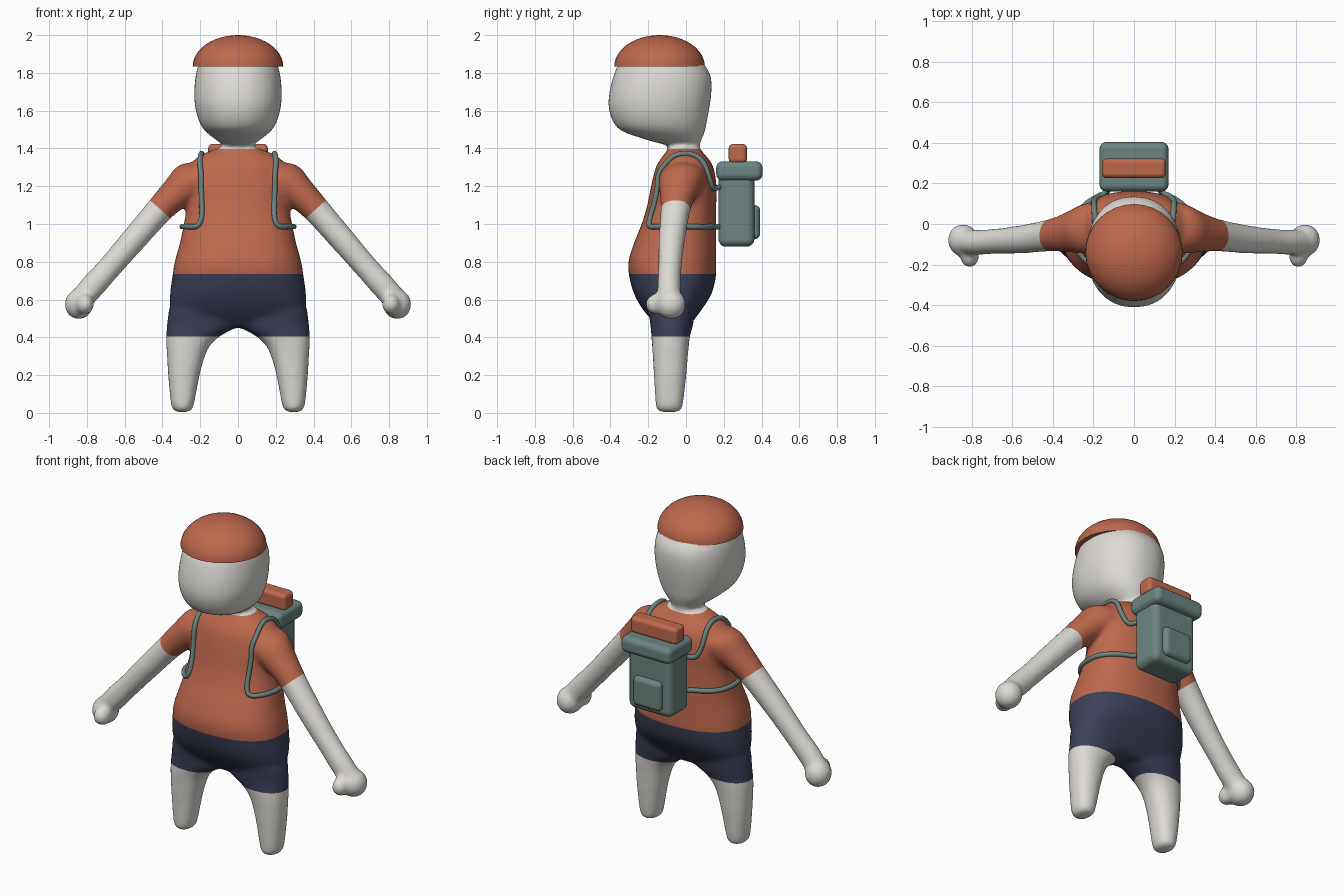
import bpy, bmesh, math
from mathutils import Vector, Matrix
from mathutils.bvhtree import BVHTree

if "Cube" in bpy.data.objects:
    bpy.data.objects.remove(bpy.data.objects["Cube"])


def material(name, rgb):
    mat = bpy.data.materials.new(name)
    mat.use_nodes = True
    mat.diffuse_color = (*rgb, 1)
    bsdf = mat.node_tree.nodes["Principled BSDF"]
    bsdf.inputs["Base Color"].default_value = (*rgb, 1)
    bsdf.inputs["Roughness"].default_value = 0.7
    return mat


SKIN = material("pale grey", (0.73, 0.71, 0.67))
ORANGE = material("burnt orange", (0.52, 0.14, 0.075))
NAVY = material("navy", (0.045, 0.051, 0.095))
TEAL = material("grey teal", (0.15, 0.235, 0.22))


def add_object(name, bm, *mats):
    mesh = bpy.data.meshes.new(name)
    bm.to_mesh(mesh)
    bm.free()
    for mat in mats:
        mesh.materials.append(mat)
    obj = bpy.data.objects.new(name, mesh)
    bpy.context.collection.objects.link(obj)
    return obj


def shade_smooth(obj):
    bpy.ops.object.select_all(action="DESELECT")
    obj.select_set(True)
    bpy.context.view_layer.objects.active = obj
    bpy.ops.object.shade_smooth_by_angle(angle=math.radians(50))


def smooth_path(rows, steps=5):
    """Catmull-Rom interpolation of equal-length tuples."""
    pts = [Vector(r) for r in rows]
    out = []
    for i in range(len(pts) - 1):
        a, b, c = pts[max(i - 1, 0)], pts[i], pts[i + 1]
        d = pts[min(i + 2, len(pts) - 1)]
        for k in range(steps):
            t = k / steps
            out.append(b + (c - a) * (t / 2)
                       + (a * 2 - b * 5 + c * 4 - d) * (t * t / 2)
                       + (b * 3 - a - c * 3 + d) * (t ** 3 / 2))
    return out + [pts[-1]]


def loft(bm, rows, u_axis=(1, 0, 0), power=2.0, sides=40):
    """Closed skin over superellipse sections (x, y, z, radius_u, radius_y)."""
    u, v = Vector(u_axis).normalized(), Vector((0, 1, 0))
    rings = []
    for x, y, z, ru, ry in smooth_path(rows):
        ring = []
        for i in range(sides):
            a = math.tau * i / sides
            c, s = math.cos(a), math.sin(a)
            pu = math.copysign(abs(c) ** (2 / power), c) * ru
            pv = math.copysign(abs(s) ** (2 / power), s) * ry
            ring.append(bm.verts.new(Vector((x, y, z)) + u * pu + v * pv))
        rings.append(ring)
    for lo, hi in zip(rings, rings[1:]):
        for i in range(sides):
            j = (i + 1) % sides
            bm.faces.new((lo[i], lo[j], hi[j], hi[i]))
    bm.faces.new(rings[0])
    bm.faces.new(rings[-1])


def column(rows, side=1):
    """Turn (z, x_min, x_max, y_front, y_back) extents into loft rows."""
    return [(side * (a + b) / 2, (f + k) / 2, z, (b - a) / 2, (k - f) / 2)
            for z, a, b, f, k in rows]


def symmetric(rows):
    return column([(z, -w, w, f, k) for z, w, f, k in rows])


def blob(bm, centre, size):
    bmesh.ops.create_uvsphere(
        bm, u_segments=32, v_segments=24, radius=1,
        matrix=Matrix.Translation(centre) @ Matrix.Diagonal((*size, 1)))


# Body parts, fused into one smooth skin
TORSO = [(0.45, 0.12, -0.14, 0.0), (0.49, 0.30, -0.18, 0.04), (0.55, 0.355, -0.23, 0.085),
         (0.63, 0.36, -0.275, 0.135), (0.72, 0.348, -0.30, 0.158), (0.8, 0.335, -0.305, 0.16),
         (0.9, 0.308, -0.275, 0.16), (1.0, 0.287, -0.235, 0.16), (1.1, 0.27, -0.205, 0.16),
         (1.2, 0.27, -0.185, 0.162), (1.3, 0.25, -0.16, 0.145), (1.35, 0.22, -0.13, 0.115),
         (1.39, 0.14, -0.10, 0.08), (1.405, 0.08, -0.09, 0.07)]
HEAD = [(1.34, 0.075, -0.09, 0.07), (1.41, 0.075, -0.095, 0.072), (1.44, 0.11, -0.19, 0.08),
        (1.49, 0.172, -0.335, 0.1), (1.54, 0.205, -0.385, 0.11), (1.62, 0.227, -0.41, 0.125),
        (1.7, 0.232, -0.405, 0.135), (1.78, 0.225, -0.385, 0.132), (1.84, 0.21, -0.36, 0.1),
        (1.89, 0.18, -0.31, 0.05), (1.93, 0.1, -0.24, -0.05)]
LEG = [(0.004, 0.265, 0.325, -0.13, -0.05), (0.02, 0.242, 0.345, -0.155, -0.022),
       (0.06, 0.23, 0.357, -0.162, -0.014), (0.2, 0.203, 0.37, -0.17, 0.002),
       (0.3, 0.175, 0.376, -0.176, 0.01), (0.36, 0.145, 0.379, -0.18, 0.016),
       (0.41, 0.09, 0.379, -0.184, 0.022), (0.46, 0.01, 0.377, -0.188, 0.036),
       (0.55, 0.02, 0.366, -0.2, 0.05)]
ARM = [(0.10, -0.01, 1.27, 0.09, 0.12), (0.22, -0.02, 1.235, 0.118, 0.125),
       (0.32, -0.04, 1.165, 0.09, 0.1), (0.41, -0.055, 1.08, 0.074, 0.08),
       (0.55, -0.075, 0.92, 0.068, 0.07), (0.68, -0.085, 0.77, 0.064, 0.062),
       (0.77, -0.09, 0.67, 0.066, 0.062), (0.85, -0.085, 0.58, 0.06, 0.06)]

bm = bmesh.new()
loft(bm, symmetric(TORSO), power=2.3)
loft(bm, symmetric(HEAD), power=2.2)
for side in (1, -1):
    loft(bm, column(LEG, side), power=2.2)
    loft(bm, [(side * x, *rest) for x, *rest in ARM], (side * 0.75, 0, 0.66))
    blob(bm, (side * 0.843, -0.08, 0.575), (0.075, 0.08, 0.08))
    blob(bm, (side * 0.81, -0.155, 0.575), (0.048, 0.06, 0.055))
bmesh.ops.recalc_face_normals(bm, faces=bm.faces)
body = add_object("body", bm, SKIN, ORANGE, NAVY)
remesh = body.modifiers.new("fuse", "REMESH")
remesh.mode, remesh.voxel_size = "VOXEL", 0.013
soften = body.modifiers.new("soften", "SMOOTH")
soften.factor, soften.iterations = 0.5, 10
fused = bpy.data.meshes.new_from_object(
    body.evaluated_get(bpy.context.evaluated_depsgraph_get()))
body.modifiers.clear()

# Clothing edges cut into the skin, then coloured by region
NECKLINE, WAIST, HEM = 1.397, 0.735, 0.405
CUFF = Vector((0.412, 0, 1.078))
bm = bmesh.new()
bm.from_mesh(fused)
cuts = [((0, 0, z), (0, 0, 1)) for z in (NECKLINE, WAIST, HEM)]
cuts += [((s * CUFF.x, 0, CUFF.z), (s * 0.66, 0, -0.75)) for s in (1, -1)]
for point, normal in cuts:
    bmesh.ops.bisect_plane(bm, geom=bm.verts[:] + bm.edges[:] + bm.faces[:],
                           dist=0.0005, plane_co=point, plane_no=normal)
for face in bm.faces:
    c = face.calc_center_median()
    x = abs(c.x)
    in_arm = x > 0.4 or (x > 0.33 and c.z > 0.95)
    past_cuff = (x - CUFF.x) * 0.66 - (c.z - CUFF.z) * 0.75 > 0
    if c.z > NECKLINE or c.z < HEM or (in_arm and past_cuff):
        face.material_index = 0
    else:
        face.material_index = 1 if c.z > WAIST else 2
surface = BVHTree.FromBMesh(bm)
bm.to_mesh(body.data)
bm.free()
shade_smooth(body)

# Cap: upper half of a flattened ball with a flat underside
bm = bmesh.new()
RIM = Vector((0, -0.14, 1.833))
blob(bm, RIM, (0.24, 0.24, 0.167))
bmesh.ops.bisect_plane(bm, geom=bm.verts[:] + bm.edges[:] + bm.faces[:], dist=0.0005,
                       plane_co=RIM, plane_no=(0, 0, 1), clear_inner=True)
bmesh.ops.holes_fill(bm, edges=[e for e in bm.edges if e.is_boundary])
shade_smooth(add_object("cap", bm, ORANGE))


# Backpack from rounded boxes
def rounded_box(name, low, high, radius, mat):
    low, high = Vector(low), Vector(high)
    bm = bmesh.new()
    bmesh.ops.create_cube(bm, size=1, matrix=Matrix.Translation((low + high) / 2)
                          @ Matrix.Diagonal((*(high - low), 1)))
    obj = add_object(name, bm, mat)
    bevel = obj.modifiers.new("round", "BEVEL")
    bevel.width, bevel.segments, bevel.harden_normals = radius, 5, True
    shade_smooth(obj)


rounded_box("pack_bag", (-0.148, 0.172, 0.88), (0.148, 0.362, 1.27), 0.04, TEAL)
rounded_box("pack_lid", (-0.17, 0.16, 1.23), (0.17, 0.405, 1.332), 0.035, TEAL)
rounded_box("pack_pocket", (-0.095, 0.33, 0.92), (0.095, 0.392, 1.1), 0.028, TEAL)
rounded_box("bedroll", (-0.158, 0.226, 1.32), (0.158, 0.323, 1.424), 0.025, ORANGE)

# Shoulder straps laid on the body surface
STRAP = [(0.11, 0.2, 1.2), (0.165, 0.155, 1.19), (0.195, 0.13, 1.25), (0.2, 0.08, 1.35),
         (0.2, 0, 1.39), (0.2, -0.08, 1.35), (0.195, -0.13, 1.25), (0.195, -0.17, 1.12),
         (0.2, -0.2, 1.03), (0.225, -0.19, 0.987), (0.28, -0.1, 0.985), (0.285, 0, 0.985),
         (0.25, 0.1, 0.985), (0.16, 0.15, 0.985), (0.1, 0.2, 0.985)]
for name, side in (("left_strap", 1), ("right_strap", -1)):
    path = smooth_path([(side * x, y, z) for x, y, z in STRAP])
    laid = []
    for p in path[4:-4]:
        spot, normal, _, _ = surface.find_nearest(p)
        laid.append(spot + normal * 0.007)
    laid = path[:1] + laid + path[-1:]
    curve = bpy.data.curves.new(name, "CURVE")
    curve.dimensions = "3D"
    curve.bevel_depth, curve.bevel_resolution, curve.use_fill_caps = 0.014, 3, True
    spline = curve.splines.new("POLY")
    spline.points.add(len(laid) - 1)
    for point, co in zip(spline.points, laid):
        point.co = (*co, 1)
    spline.use_smooth = True
    curve.materials.append(TEAL)
    bpy.context.collection.objects.link(bpy.data.objects.new(name, curve))
